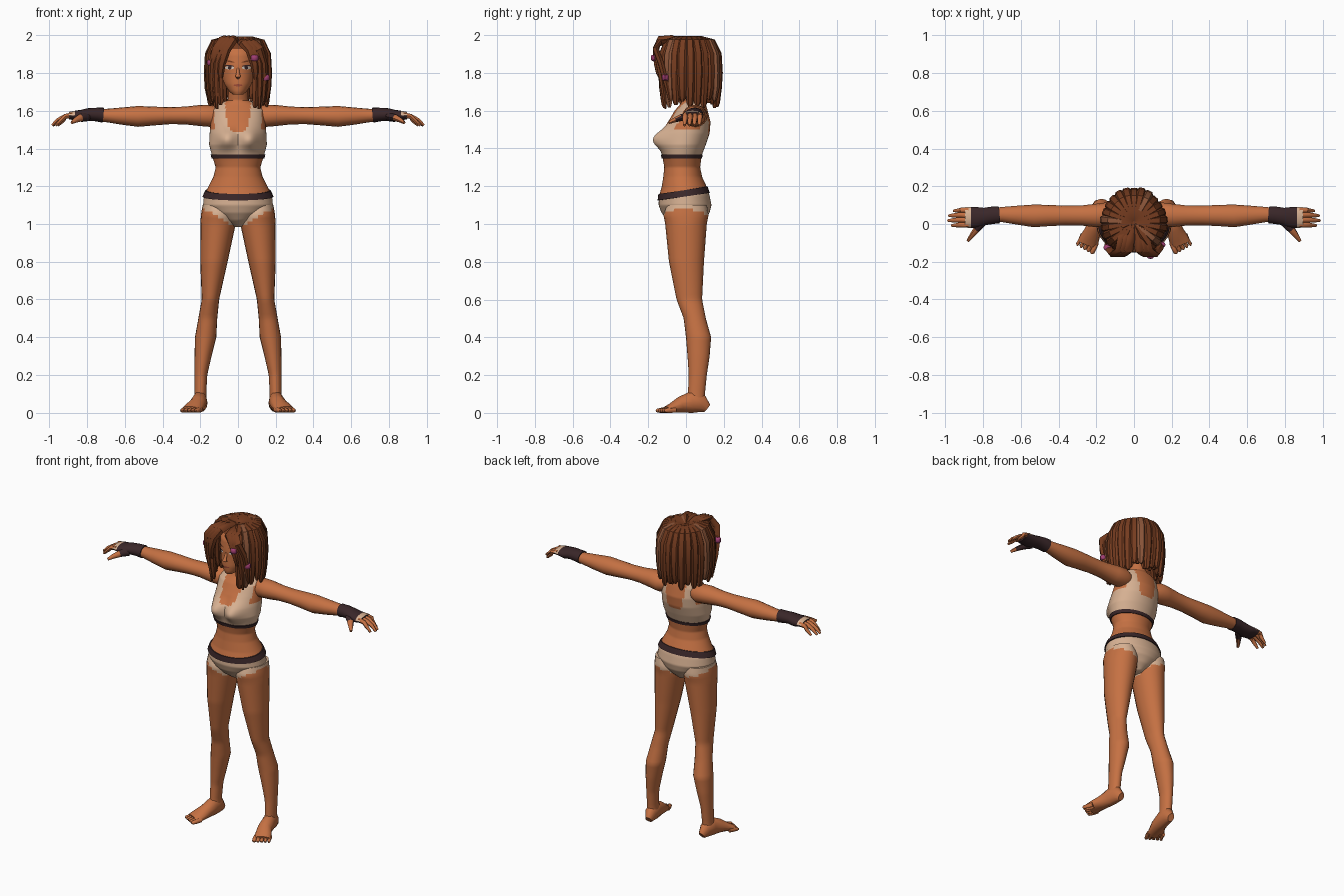
import bpy, bmesh, math, random
from mathutils import Vector as V

if "Cube" in bpy.data.objects:
    bpy.data.objects.remove(bpy.data.objects["Cube"])

random.seed(4)


def mat(name, rgb):
    m = bpy.data.materials.new(name)
    m.diffuse_color = (*rgb, 1)
    m.use_nodes = True
    m.node_tree.nodes["Principled BSDF"].inputs["Base Color"].default_value = m.diffuse_color
    return m


SKIN = mat("skin", (.56, .165, .056))
HAIR = mat("brown_hair", (.18, .045, .014))
LIGHT = mat("light_hair", (.27, .095, .043))
CREAM = mat("cream_cloth", (.68, .44, .29))
DARK = mat("dark_cloth", (.042, .02, .022))
PINK = mat("pink_bead", (.36, .05, .17))
WHITE = mat("eye_white", (.7, .6, .52))
LIP = mat("lip", (.36, .075, .04))


def loft(name, rings, mats, rule=None, close=False):
    """Skin a list of point rings; rule(centre, normal) picks a material index."""
    bm = bmesh.new()
    vs = [[bm.verts.new(p) for p in r] for r in rings]
    n = len(vs[0])
    for a, b in zip(vs, vs[1:] + (vs[:1] if close else [])):
        for i in range(n):
            bm.faces.new((a[i], a[(i + 1) % n], b[(i + 1) % n], b[i]))
    if not close:
        bm.faces.new(vs[0])
        bm.faces.new(vs[-1])
    bmesh.ops.recalc_face_normals(bm, faces=bm.faces)
    if rule:
        for f in bm.faces:
            f.material_index = rule(f.calc_center_median(), f.normal)
    return finish(name, bm, mats)


def finish(name, bm, mats):
    me = bpy.data.meshes.new(name)
    bm.to_mesh(me)
    bm.free()
    for m in mats:
        me.materials.append(m)
    ob = bpy.data.objects.new(name, me)
    bpy.context.collection.objects.link(ob)
    return ob


def tube(name, pts, radii, side, mats, n=8, rule=None):
    """Elliptical tube along a path; radii are (along side, across side)."""
    pts = [V(p) for p in pts]
    rings = []
    for i, (p, (a, b)) in enumerate(zip(pts, radii)):
        t = (pts[min(i + 1, len(pts) - 1)] - pts[max(i - 1, 0)]).normalized()
        v = t.cross(V(side)).normalized()
        u = v.cross(t)
        rings.append([p + u * a * math.cos(k * math.tau / n) + v * b * math.sin(k * math.tau / n)
                      for k in range(n)])
    return loft(name, rings, mats, rule)


def section(keys, z):
    """Interpolated (x0, x1, y0, y1) of a body part at height z."""
    for a, b in zip(keys, keys[1:]):
        if z <= b[0] + 1e-6:
            t = (z - a[0]) / (b[0] - a[0])
            return [p + (q - p) * t for p, q in zip(a[1:], b[1:])]
    return keys[-1][1:]


def body_point(keys, z, ang, s=1, bust=False):
    x0, x1, y0, y1 = section(keys, z)
    x = (x0 + x1) / 2 + (x1 - x0) / 2 * math.sin(ang)
    y = (y0 + y1) / 2 - (y1 - y0) / 2 * math.cos(ang)
    if bust and math.cos(ang) > 0:
        y -= .062 * math.cos(ang) ** .5 * math.exp(
            -((abs(x) - .065) / .055) ** 2 - ((z - 1.45) / .055) ** 2)
    return V((x * s, y, z))


def body(name, keys, count, n, mats, rule=None, s=1, bust=False):
    z0, z1 = keys[0][0], keys[-1][0]
    loft(name, [[body_point(keys, z0 + (z1 - z0) * i / count, k * math.tau / n, s, bust)
                 for k in range(n)] for i in range(count + 1)], mats, rule)


# Torso with cropped top and briefs
torso = [(z, -r, r, a, b) for z, r, a, b in (
    (.985, .03, -.05, .06), (1.02, .085, -.10, .10), (1.06, .15, -.13, .125),
    (1.10, .185, -.145, .135), (1.15, .18, -.143, .125), (1.19, .16, -.13, .113),
    (1.25, .13, -.12, .085), (1.30, .118, -.115, .075), (1.36, .137, -.125, .082),
    (1.42, .153, -.13, .105), (1.48, .15, -.12, .125), (1.54, .145, -.095, .13),
    (1.60, .14, -.06, .115), (1.635, .11, -.03, .105), (1.655, .055, -.02, .09),
    (1.73, .047, -.035, .07))]


def torso_rule(p, nrm):
    x = abs(p.x)
    if p.z < 1.165 + .15 * p.y:
        return 1
    scoop = (1.49 if p.y < .03 else 1.46) + .17 * (x / .07) ** 6
    armhole = x > .125 and p.z > 1.5 and -.07 < p.y < .09
    return int(1.355 < p.z < min(scoop, 1.648) and not armhole)


body("torso", torso, 120, 64, [SKIN, CREAM], torso_rule, bust=True)


# Dark bands that follow the torso surface
def band(name, mid, half, tilt):
    rings = []
    for dz, grow in ((-half, 1.0), (-half, 1.045), (half, 1.045), (half, 1.0)):
        ring = []
        for k in range(40):
            a = k * math.tau / 40
            z = mid + dz - tilt * math.cos(a)
            p = body_point(torso, z, a, bust=True)
            ring.append((p.x * grow, p.y * grow, z))
        rings.append(ring)
    loft(name, rings, [DARK], close=True)


band("waistband", 1.162, .017, .02)
band("top_hem", 1.358, .01, 0)

# Head; the skull under the locks is hair coloured
head = [(z, -r, r, a, b) for z, r, a, b in (
    (1.685, .025, -.112, -.05), (1.70, .045, -.12, 0), (1.74, .072, -.124, .05),
    (1.79, .088, -.122, .10), (1.84, .098, -.122, .12), (1.90, .10, -.115, .125),
    (1.94, .085, -.09, .11), (1.968, .05, -.05, .07))]
body("head", head, 28, 32, [SKIN, HAIR],
     lambda p, n: int(p.z > 1.925 or (p.y > .0 and p.z > 1.72)))
tube("nose", [(0, -.12, 1.825), (0, -.131, 1.80), (0, -.14, 1.782), (0, -.12, 1.772)],
     [(.006, .004), (.009, .008), (.014, .009), (.008, .004)], (1, 0, 0), [SKIN])


# Face details as thin plates on the head surface
def plate(name, xa, xb, z, h, m, slope=0, lift=.004):
    bm = bmesh.new()
    cols = []
    for i in range(7):
        x = xa + (xb - xa) * i / 6
        hh = h * (.35 + .65 * math.sin(math.pi * i / 6))
        col = []
        for d in (-hh, hh):
            zz = z + d + slope * (abs(x) - .045)
            _, rx, y0, y1 = section(head, zz)
            y = (y0 + y1) / 2 - (y1 - y0) / 2 * math.sqrt(1 - (x / rx) ** 2)
            col.append(bm.verts.new((x, y - lift, zz)))
        cols.append(col)
    for a, b in zip(cols, cols[1:]):
        bm.faces.new((a[0], b[0], b[1], a[1]))
    finish(name, bm, [m])


plate("lips", -.024, .024, 1.735, .006, LIP)
for s, w in ((1, "left"), (-1, "right")):
    e = sorted((s * .022, s * .068))
    plate(w + "_eye", *e, 1.828, .010, WHITE)
    plate(w + "_iris", *sorted((s * .034, s * .054)), 1.828, .010, DARK, lift=.006)
    plate(w + "_lash", *e, 1.839, .004, DARK, .1, .007)
    plate(w + "_eyebrow", *sorted((s * .018, s * .074)), 1.862, .004, HAIR, .2)

# Limbs, built for each side
leg = [(.05, .165, .232, 0, .1), (.1, .168, .23, .01, .1), (.2, .163, .23, .015, .11),
       (.3, .14, .23, .008, .125), (.4, .115, .228, 0, .133), (.5, .11, .21, -.012, .105),
       (.6, .1, .192, -.05, .085), (.8, .055, .2, -.09, .095), (1.0, .012, .2, -.11, .11),
       (1.05, .015, .196, -.12, .12), (1.10, .04, .188, -.10, .11)]


def leg_rule(p, n):
    x = abs(p.x)
    return int(p.z > (.975 + .58 * x if p.y < .02 else 1.0 + .35 * x))


arm = [(.09, .045, 1.57, .045, .045), (.14, .05, 1.572, .065, .058), (.2, .045, 1.575, .062, .056),
       (.28, .045, 1.575, .053, .047), (.36, .045, 1.574, .052, .045), (.45, .045, 1.572, .056, .05),
       (.53, .043, 1.57, .06, .055), (.62, .047, 1.572, .05, .045), (.70, .05, 1.575, .04, .035),
       (.76, .045, 1.577, .036, .032)]
glove = [(.715, .048, 1.577, .044, .04), (.75, .046, 1.58, .046, .036), (.79, .04, 1.58, .046, .034),
         (.83, .035, 1.573, .055, .032), (.865, .035, 1.575, .056, .025), (.895, .035, 1.574, .054, .02)]
foot = [(.192, .112, .02, .05), (.197, .08, .036, .10), (.203, .03, .04, .115),
        (.215, -.03, .044, .085), (.237, -.08, .052, .05), (.248, -.108, .052, .034)]

for s, w in ((1, "left"), (-1, "right")):
    body(w + "_leg", leg, 60, 20, [SKIN, CREAM], leg_rule, s)
    tube(w + "_foot", [(s * x, y, h / 2) for x, y, r, h in foot],
         [(r, h / 2) for x, y, r, h in foot], (1, 0, 0), [SKIN], 12)
    for i in range(5):
        x, y, r = .210 + .019 * i, -.128 + .011 * i, .0125 - .0008 * i
        tube(f"{w}_toe_{i}", [(s * (x - .012), y + .03, .016), (s * x, y, .014),
                              (s * (x + .012), y - .022, .012), (s * (x + .015), y - .03, .01)],
             [(r, .014), (r, .014), (r, .011), (r * .5, .005)], (1, 0, 0), [SKIN], 8)
    tube(w + "_arm", [(s * x, y, z) for x, y, z, a, b in arm],
         [(a, b) for x, y, z, a, b in arm], (0, 1, 0), [SKIN], 16)
    tube(w + "_glove", [(s * x, y, z) for x, y, z, a, b in glove],
         [(a, b) for x, y, z, a, b in glove], (0, 1, 0), [DARK, CREAM], 16,
         lambda p, n: int(abs(p.x) > .85 and n.z > .35))
    for i, tip in enumerate((.965, .985, .98, .955)):
        y = -.004 + .026 * i
        tube(f"{w}_finger_{i}", [(s * .875, y, 1.578), (s * .915, y, 1.57),
                                 (s * (tip - .03), y - .002, 1.55), (s * tip, y - .004, 1.522)],
             [(.014, .014), (.0135, .013), (.012, .011), (.007, .007)], (0, 1, 0), [SKIN], 8)
    tube(w + "_thumb", [(s * .80, .01, 1.57), (s * .835, -.03, 1.562), (s * .86, -.062, 1.55),
                        (s * .88, -.09, 1.537)],
         [(.026, .022), (.02, .018), (.014, .013), (.008, .008)], (1, 1, 0), [DARK, SKIN], 8,
         lambda p, n: int(p.y < -.04))


# Rope-like locks falling from the crown
def lock(name, ang, reach, tip, m, wide):
    sx, sy = math.sin(ang), -math.cos(ang)
    path = [(.01, 1.965), (.07, 1.982), (.125, 1.965), (.153, 1.90),
            (.16, 1.80), (.157, 1.72), (.15, tip + .02), (.148, tip)]
    tube(name, [(sx * r * reach, .008 + sy * r * reach * 1.06, z) for r, z in path],
         [(wide * f, .016 * g) for f, g in ((.25, .5), (.75, .9), (1, 1.1), (1.05, 1.2),
                                            (1, 1.1), (.85, 1), (.7, .8), (.35, .4))],
         (-sy, sx, 0), [m], 6)


COUNT = 21
for i in range(COUNT):
    a = math.radians(38 + 284 * i / (COUNT - 1))
    lock(f"lock_{i}", a, random.uniform(.97, 1.04), random.uniform(1.61, 1.66),
         LIGHT if i in (1, 8, 16) else HAIR, .027)
for i in range(13):
    lock(f"under_lock_{i}", math.radians(75 + 210 * i / 12), .86,
         random.uniform(1.63, 1.67), HAIR, .026)

# Swept fringe locks framing the face
for s, w, peak in ((-1, "right", 1.984), (1, "left", 1.966)):
    for j, (dx, tip) in enumerate(((0, 1.76), (.022, 1.61), (.045, 1.65))):
        tube(f"{w}_fringe_{j}",
             [(s * .005, 0, 1.965), (s * (.02 + dx), -.08, peak), (s * (.03 + dx), -.14, peak - .006),
              (s * (.065 + dx), -.16, 1.925), (s * (.088 + dx), -.155 + dx * .5, 1.85),
              (s * (.093 + dx), -.145 + dx * .8, 1.76 if j else 1.80), (s * (.09 + dx), -.13 + dx, tip)],
             [(.012, .008), (.026, .015), (.028, .016), (.027, .018), (.023, .017), (.019, .015),
              (.008, .007)], (1, 0, .3 * s), [HAIR], 6)

# Hair beads
for i, (x, y, z) in enumerate(((.087, -.168, 1.88), (-.142, -.125, 1.855), (.146, -.11, 1.775))):
    tube(f"bead_{i}", [(x, y, z + .016), (x, y, z + .01), (x, y, z - .01), (x, y, z - .016)],
         [(.014, .012), (.021, .018), (.021, .018), (.014, .012)], (1, 0, 0), [PINK], 8)

# Smooth shading with kept sharp edges
for ob in bpy.data.objects:
    ob.select_set(True)
    bpy.context.view_layer.objects.active = ob
bpy.ops.object.shade_smooth_by_angle(angle=math.radians(45))
